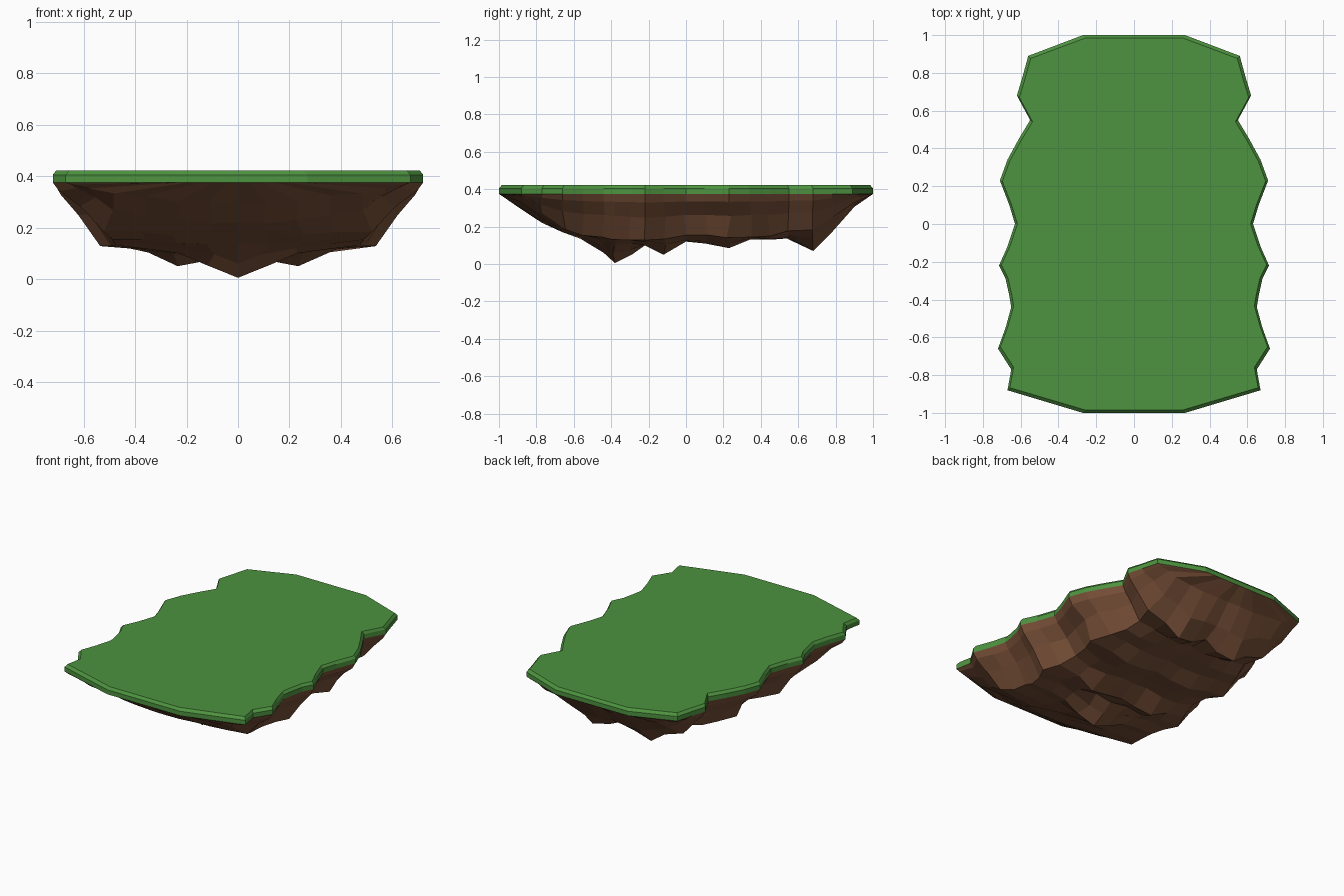
import bpy, random

if "Cube" in bpy.data.objects:
    bpy.data.objects.remove(bpy.data.objects["Cube"])

random.seed(4)
RIM, EDGE, TOP = 0.375, 0.405, 0.422

# Stations front to back: y, half width, underside heights at the foot of the wall, mid and centre
ROWS = [
    (-1.00, .27, .375, .375, .375),
    (-.88, .67, .33, .30, .30),
    (-.77, .65, .26, .23, .22),
    (-.66, .72, .19, .17, .18),
    (-.55, .68, .16, .14, .14),
    (-.44, .65, .15, .12, .06),
    (-.38, .66, .14, .10, .005),
    (-.29, .68, .13, .11, .05),
    (-.22, .715, .12, .10, .10),
    (-.12, .67, .13, .05, .08),
    (0.0, .63, .15, .12, .13),
    (.10, .66, .15, .11, .13),
    (.23, .71, .14, .085, .11),
    (.34, .67, .15, .13, .14),
    (.45, .61, .15, .13, .14),
    (.55, .55, .17, .14, .15),
    (.68, .62, .18, .07, .14),
    (.78, .59, .25, .17, .19),
    (.89, .56, .33, .31, .31),
    (1.00, .27, .375, .375, .375),
]


def material(name, color):
    m = bpy.data.materials.new(name)
    m.diffuse_color = (*color, 1)
    m.use_nodes = True
    m.node_tree.nodes["Principled BSDF"].inputs["Base Color"].default_value = m.diffuse_color
    return m


def make_object(name, verts, faces, mat):
    mesh = bpy.data.meshes.new(name)
    mesh.from_pydata(verts, [], faces)
    mesh.materials.append(mat)
    mesh.update()
    obj = bpy.data.objects.new(name, mesh)
    bpy.context.collection.objects.link(obj)
    return obj


def half_section(row, end):
    """Rim-to-centre points of one rock cross-section."""
    y, w, zs, zm, zc = row
    d = RIM - zs
    pts = [(1, RIM), (.965, RIM - .18 * d), (.85, RIM - .5 * d), (.73, zs),
           (.53, zs * .55 + zm * .45), (.35, zm), (.16, (zm + zc) / 2), (0, zc)]
    out = []
    for i, (f, z) in enumerate(pts):
        j = 0 if end or i in (0, 5, 7) else 1
        out.append((f * w + (j * random.uniform(-.014, .014) if i > 1 else 0),
                    y + (j * random.uniform(-.016, .016) if i > 1 else 0),
                    z + (j * random.uniform(-.01, .01) if i > 2 else 0)))
    return out


# Faceted rock underside, mirrored about x = 0
verts, faces = [], []
for r, row in enumerate(ROWS):
    half = half_section(row, r in (0, len(ROWS) - 1))
    verts += half + [(-x, y, z) for x, y, z in half[-2::-1]]
n = 15
for r in range(len(ROWS) - 1):
    for c in range(n - 1):
        a = r * n + c
        faces.append((a, a + 1, a + n + 1, a + n))
make_object("rock_underside", verts, faces, material("rock", (.20, .085, .042)))

# Grass slab: straight edge, narrow chamfer, flat top in strips
right = [(w, y) for y, w, *_ in ROWS]
loop = right + [(-x, y) for x, y in reversed(right)]
k, m = len(loop), len(right)


def inset(x, y):
    return (x - .013 * (1 if x > 0 else -1), y * .985)


verts = [(x, y, RIM) for x, y in loop]
verts += [(x, y, EDGE) for x, y in loop]
verts += [(*inset(x, y), TOP) for x, y in loop]
faces = [(l * k + i, l * k + (i + 1) % k, (l + 1) * k + (i + 1) % k, (l + 1) * k + i)
         for l in range(2) for i in range(k)]
for i in range(m - 1):
    faces.append((2 * k + i, 2 * k + i + 1, 3 * k - 2 - i, 3 * k - 1 - i))
make_object("grass_top", verts, faces, material("grass", (.075, .29, .05)))
